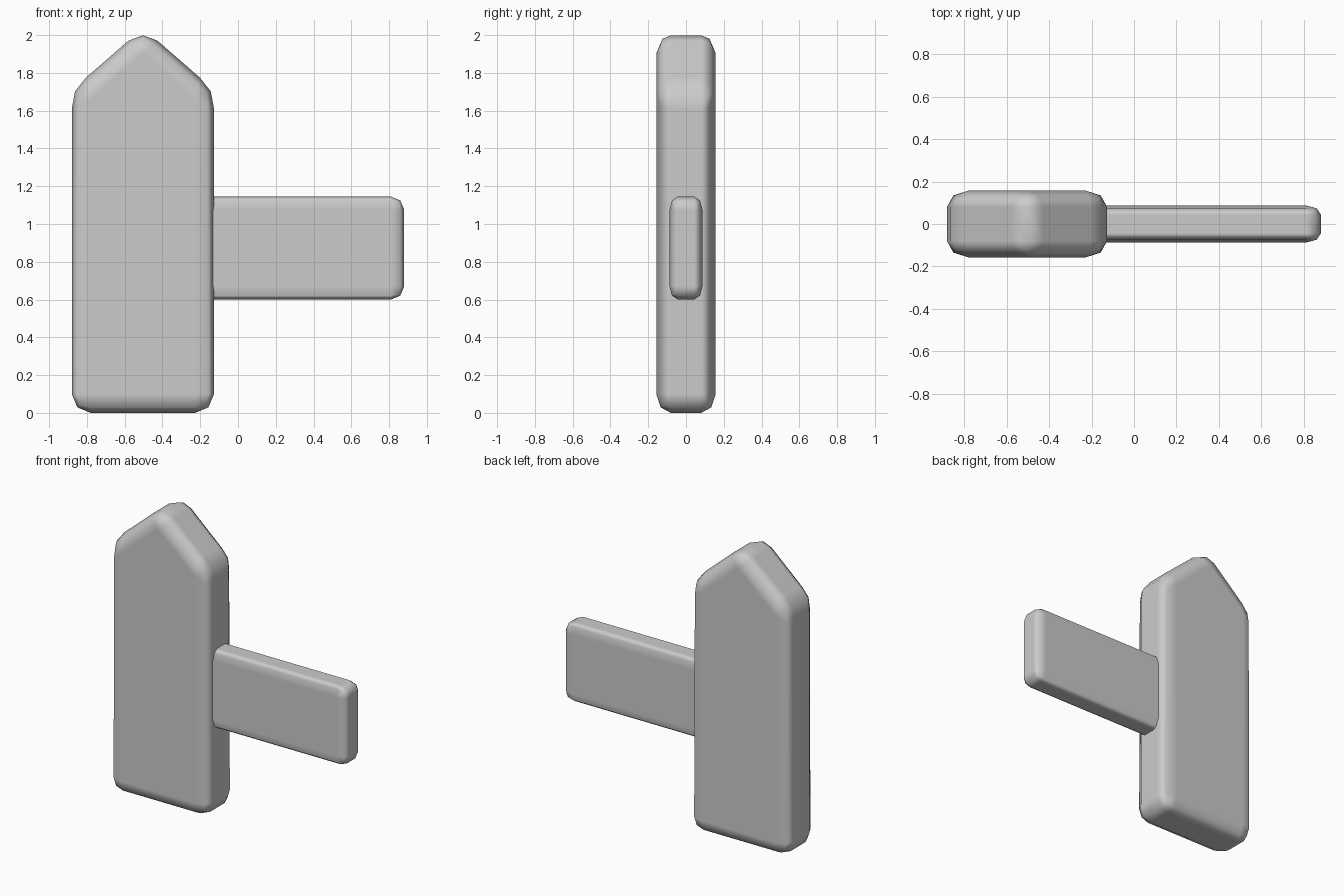
import bpy, bmesh

if "Cube" in bpy.data.objects:
    bpy.data.objects.remove(bpy.data.objects["Cube"])


def rounded_slab(name, outline, half_depth, bevel, depth_scale):
    """Extrude an (x, z) outline along y, then round every edge."""
    bm = bmesh.new()
    d = half_depth / depth_scale
    face = bm.faces.new([bm.verts.new((x, -d, z)) for x, z in outline])
    ext = bmesh.ops.extrude_face_region(bm, geom=[face])
    verts = [v for v in ext["geom"] if isinstance(v, bmesh.types.BMVert)]
    bmesh.ops.translate(bm, verts=verts, vec=(0, 2 * d, 0))
    bmesh.ops.recalc_face_normals(bm, faces=bm.faces)
    bmesh.ops.bevel(bm, geom=bm.edges[:], offset=bevel, offset_type='OFFSET',
                    segments=2, profile=0.5, affect='EDGES')
    # The rounding is slightly squashed through the thickness
    bmesh.ops.scale(bm, verts=bm.verts, vec=(1, depth_scale, 1))
    for f in bm.faces:
        f.smooth = True
    mesh = bpy.data.meshes.new(name)
    bm.to_mesh(mesh)
    bm.free()
    obj = bpy.data.objects.new(name, mesh)
    bpy.context.collection.objects.link(obj)
    # Keep the broad faces flat while the rounded edges stay smooth
    mod = obj.modifiers.new("flat_faces", 'WEIGHTED_NORMAL')
    mod.weight = 100
    return obj


# Upright post with a pointed top
rounded_slab("pointed_post",
             [(-0.88, 0), (-0.127, 0), (-0.127, 1.71), (-0.503, 2.037), (-0.88, 1.71)],
             0.157, 0.1, 0.77)

# Side arm, its inner end buried in the post
rounded_slab("side_arm",
             [(-0.3, 0.6), (0.88, 0.6), (0.88, 1.145), (-0.3, 1.145)],
             0.087, 0.07, 0.62)
